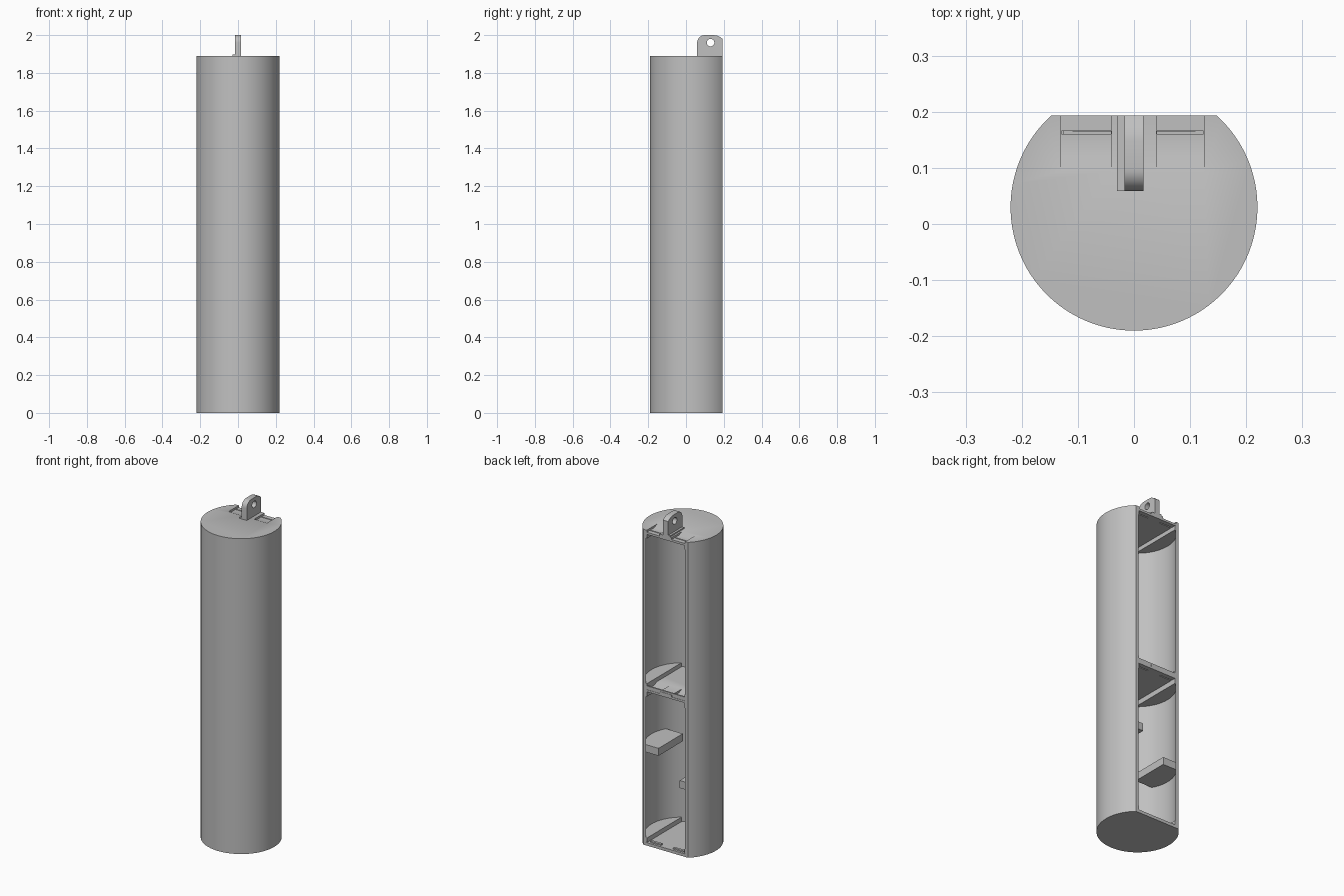
import bpy, bmesh, math
from mathutils import Vector

cube = bpy.data.objects.get("Cube")
if cube:
    bpy.data.objects.remove(cube, do_unlink=True)

OUT, INN = 0.22, 0.208      # tube radii
CY, BACK = 0.03, 0.193      # axis position and flat back plane
TOP = 1.89

grey = bpy.data.materials.new("plain grey")
grey.use_nodes = True
grey.diffuse_color = (0.53, 0.53, 0.53, 1)
grey.node_tree.nodes["Principled BSDF"].inputs["Base Color"].default_value = (0.53, 0.53, 0.53, 1)


def prism(name, pts, lo, hi, axis="z"):
    """Extrude a closed outline: (x, y) along z, or (y, z) along x."""
    bm = bmesh.new()
    place = (lambda p: (p[0], p[1], lo)) if axis == "z" else (lambda p: (lo, p[0], p[1]))
    face = bm.faces.new([bm.verts.new(place(p)) for p in pts])
    move = Vector((0, 0, hi - lo)) if axis == "z" else Vector((hi - lo, 0, 0))
    new = bmesh.ops.extrude_face_region(bm, geom=[face])["geom"]
    bmesh.ops.translate(bm, vec=move, verts=[v for v in new if isinstance(v, bmesh.types.BMVert)])
    bmesh.ops.recalc_face_normals(bm, faces=bm.faces)
    mesh = bpy.data.meshes.new(name)
    bm.to_mesh(mesh)
    bm.free()
    mesh.materials.append(grey)
    obj = bpy.data.objects.new(name, mesh)
    bpy.context.collection.objects.link(obj)
    return obj


def rect(a, b, c, d):
    return [(a, c), (b, c), (b, d), (a, d)]


def arc(r, a0, a1, n, cx=0.0, cy=CY):
    return [(cx + r * math.cos(a0 + (a1 - a0) * i / n),
             cy + r * math.sin(a0 + (a1 - a0) * i / n)) for i in range(n + 1)]


def open_arc(r, n=96):
    """Arc round the front, from the left back edge to the right back edge."""
    a = math.asin((BACK - CY) / r)
    return arc(r, a, -math.pi - a, n)


def cut(obj, cutters):
    for c in cutters:
        mod = obj.modifiers.new("cut", "BOOLEAN")
        mod.operation, mod.solver, mod.object = "DIFFERENCE", "EXACT", c
    bpy.context.view_layer.update()
    result = bpy.data.meshes.new_from_object(obj.evaluated_get(bpy.context.evaluated_depsgraph_get()))
    obj.modifiers.clear()
    obj.data = result
    for c in cutters:
        bpy.data.objects.remove(c, do_unlink=True)


def notch_cutters(z, through):
    """Ramped recesses open to the back, each with a thin contact slit."""
    cutters = []
    for x0, x1 in ((-0.13, -0.04), (0.04, 0.125)):
        ramp = [(0.09, z + 0.003), (0.095, z), (0.123, z - 0.012), (0.21, z - 0.012), (0.21, z + 0.003)]
        cutters.append(prism("notch_cutter", ramp, x0, x1, "x"))
        if through:
            cutters.append(prism("slit_cutter", rect(x0 + 0.001, x1 - 0.001, 0.16, 0.166), z - 0.05, z + 0.01))
    return cutters


# Tube wall and end caps
wall = prism("tube_wall", open_arc(OUT) + open_arc(INN)[::-1], 0.018, 1.865)
base = prism("base_cap", open_arc(OUT), 0, 0.018)
top = prism("top_cap", open_arc(OUT), 1.865, TOP)
cut(top, notch_cutters(TOP, True))

# Shelf between the two bays, with a raised lip at the back
shelf = prism("middle_shelf", open_arc(INN + 0.002), 0.922, 0.946)
cut(shelf, notch_cutters(0.946, True))
prism("shelf_lip", rect(-0.128, 0.128, 0.182, 0.191), 0.93, 0.956)

# Low contact ribs on the base
for s in (-1, 1):
    prism("base_rib", rect(*sorted((s * 0.04, s * 0.11)), 0.165, 0.18), 0.015, 0.026)


def side_segment(name, side, chord, y0, y1, lo, hi):
    """Part of a circular segment between the tube wall and a chord."""
    r = INN + 0.004
    reach = math.sqrt(r * r - chord * chord)
    y0, y1 = max(y0, CY - reach), min(y1, CY + reach)
    curve = arc(r, math.asin((y0 - CY) / r), math.asin((y1 - CY) / r), 24)
    pts = [(chord, y1), (chord, y0)] + curve
    if abs(y0 - CY + reach) < 1e-6:
        pts = [(chord, y1)] + curve
    return prism(name, [(side * x, y) for x, y in pts], lo, hi)


# Locating ledges at both ends of each bay, on both sides
ledges = []
for side, word in ((1, "left"), (-1, "right")):
    for lo, hi in ((0.016, 0.045), (0.892, 0.924), (0.944, 0.97), (1.84, 1.867)):
        ledges.append(side_segment(word + "_ledge", side, 0.125, -1, BACK - 0.002, lo, hi))

# Staggered support blocks in the lower bay
ledges.append(side_segment("left_support", 1, 0.07, -0.07, 0.16, 0.54, 0.585))
ledges.append(side_segment("right_support", -1, 0.07, -0.07, 0.16, 0.385, 0.43))

# Hanging lug with a hole and a small foot
outline = [(BACK, TOP - 0.015), (BACK, 1.98), (0.184, 1.988), (0.165, 1.997), (0.148, 2.0)]
outline += arc(0.04, math.pi / 2, math.pi, 10, 0.099, 1.96) + [(0.059, TOP - 0.015)]
lug = prism("hanging_lug", outline, -0.017, 0.017, "x")
hole = prism("hole_cutter", arc(0.02, 0, math.tau * 31 / 32, 31, 0.13, 1.96), -0.1, 0.1, "x")
cut(lug, [hole])
prism("lug_foot", rect(-0.03, -0.016, 0.059, BACK), TOP - 0.01, TOP + 0.008)

# Smooth the round parts, keeping the edges sharp
bpy.ops.object.select_all(action="DESELECT")
for obj in [wall, base, top, shelf, lug] + ledges:
    obj.select_set(True)
bpy.context.view_layer.objects.active = wall
bpy.ops.object.shade_smooth_by_angle(angle=math.radians(30))
